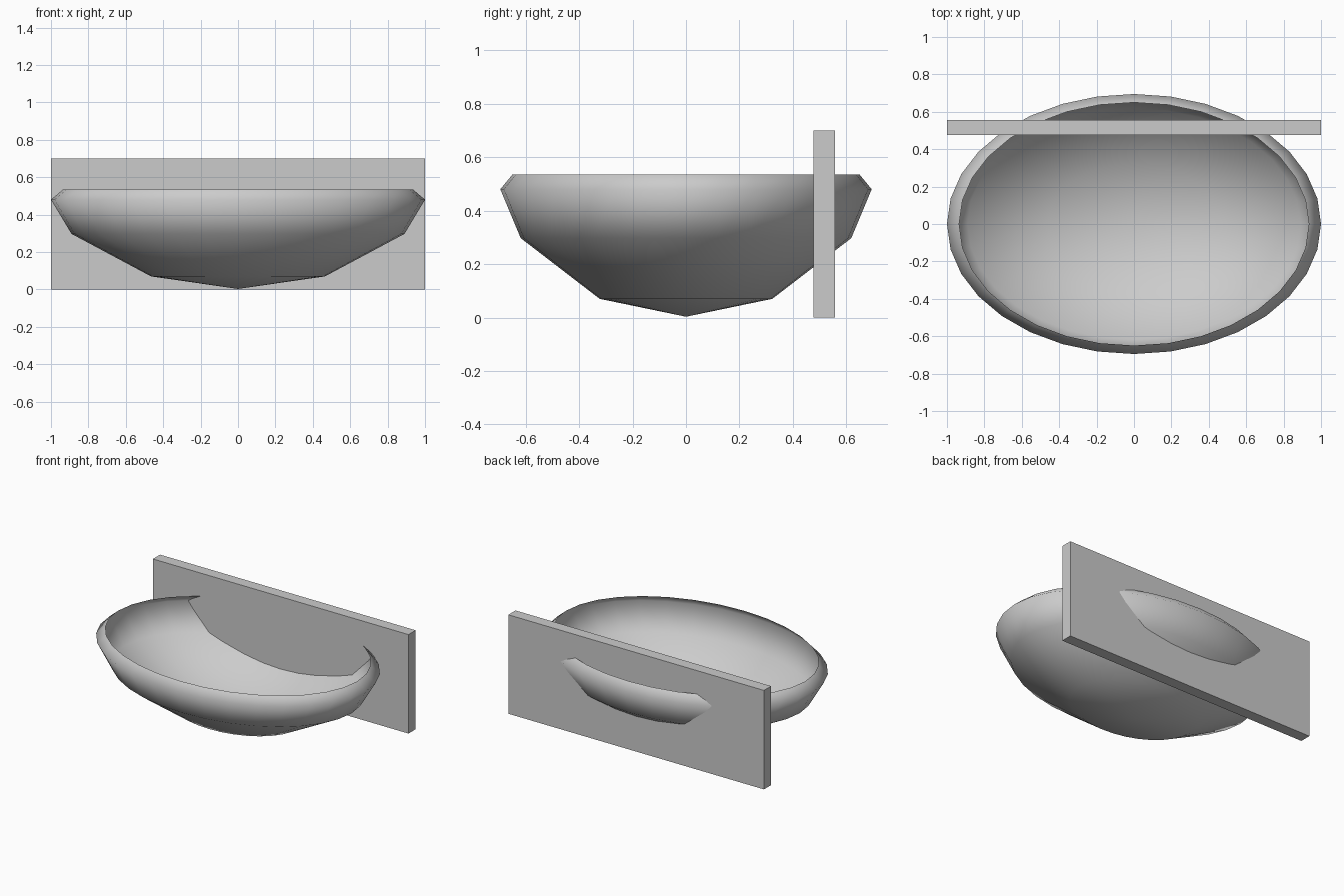
import bpy, bmesh, math

if "Cube" in bpy.data.objects:
    bpy.data.objects.remove(bpy.data.objects["Cube"])

SEGMENTS = 32
DEPTH_RATIO = 0.695


def add_object(name, bm, smooth):
    mesh = bpy.data.meshes.new(name)
    for f in bm.faces:
        f.smooth = smooth
    bm.to_mesh(mesh)
    bm.free()
    obj = bpy.data.objects.new(name, mesh)
    bpy.context.collection.objects.link(obj)
    return obj


# Oval basin: an open thin shell swept from a radius/height profile
profile = [(0.465, 0.07), (0.89, 0.297), (1.0, 0.48), (0.935, 0.535)]
bm = bmesh.new()
bottom = bm.verts.new((0, 0, 0.003))
rings = []
for r, z in profile:
    angles = [2 * math.pi * i / SEGMENTS for i in range(SEGMENTS)]
    rings.append([bm.verts.new((r * math.cos(a), DEPTH_RATIO * r * math.sin(a), z))
                  for a in angles])
for i in range(SEGMENTS):
    j = (i + 1) % SEGMENTS
    bm.faces.new((bottom, rings[0][j], rings[0][i]))
    for low, high in zip(rings, rings[1:]):
        bm.faces.new((low[i], low[j], high[j], high[i]))
add_object("basin", bm, True)

# Upright back panel passing through the rear of the basin
bm = bmesh.new()
bmesh.ops.create_cube(bm, size=1)
bmesh.ops.scale(bm, vec=(2.0, 0.08, 0.70), verts=bm.verts)
bmesh.ops.translate(bm, vec=(0, 0.517, 0.35), verts=bm.verts)
add_object("back_panel", bm, False)
